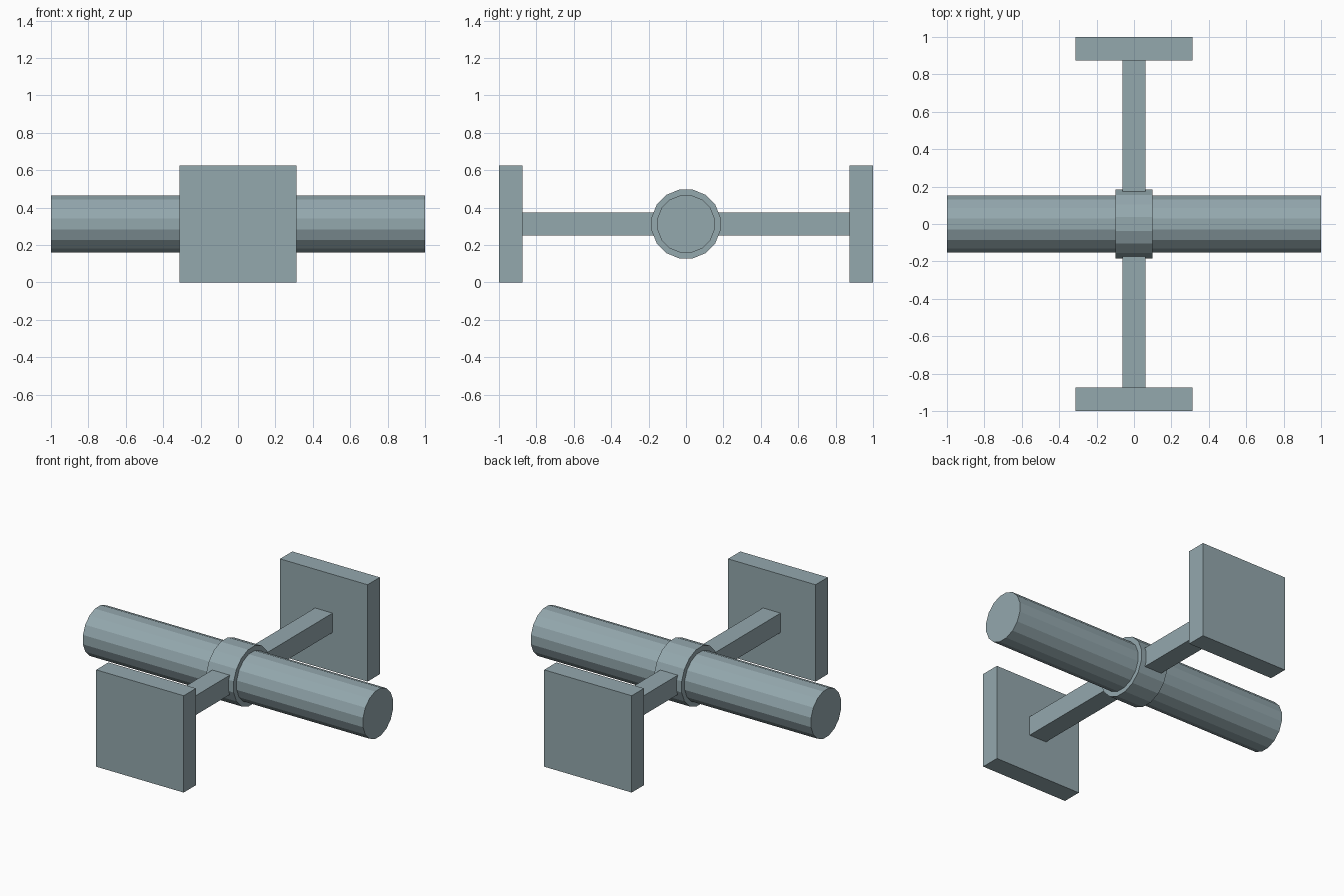
import bpy
import bmesh
import math
from mathutils import Matrix

if "Cube" in bpy.data.objects:
    bpy.data.objects.remove(bpy.data.objects["Cube"])

MID = 0.3125  # height of the central axis

metal = bpy.data.materials.new("blue_grey_metal")
metal.diffuse_color = (0.296, 0.392, 0.423, 1)
metal.use_nodes = True
metal.node_tree.nodes["Principled BSDF"].inputs["Base Color"].default_value = metal.diffuse_color


def add_object(name, bm):
    mesh = bpy.data.meshes.new(name)
    bm.to_mesh(mesh)
    bm.free()
    mesh.materials.append(metal)
    obj = bpy.data.objects.new(name, mesh)
    obj.location.z = MID
    bpy.context.collection.objects.link(obj)


def box(name, size, y):
    bm = bmesh.new()
    bmesh.ops.create_cube(bm, size=1, matrix=Matrix.Translation((0, y, 0)) @ Matrix.Diagonal((*size, 1)))
    add_object(name, bm)


def tube(name, radius, length):
    # 16-sided cylinder along x, with a flat side facing up
    bm = bmesh.new()
    turn = Matrix.Rotation(math.pi / 2, 4, 'Y') @ Matrix.Rotation(math.pi / 16, 4, 'Z')
    bmesh.ops.create_cone(bm, cap_ends=True, segments=16, radius1=radius, radius2=radius,
                          depth=length, matrix=turn)
    # keep a flat side at the top whatever the starting angle
    top = max(v.co.z for v in bm.verts)
    if top > radius * 0.99:
        bmesh.ops.rotate(bm, verts=bm.verts, matrix=Matrix.Rotation(math.pi / 16, 3, 'X'))
    add_object(name, bm)


# Main body and the collar around its middle
tube("body", 0.15625, 2.0)
tube("collar", 0.1875, 0.196)

# Arms and square end panels, front and back
for side, sign in (("front", -1), ("back", 1)):
    box(side + "_arm", (0.125, 0.775, 0.125), sign * 0.4875)
    box(side + "_panel", (0.625, 0.125, 0.625), sign * 0.9375)
